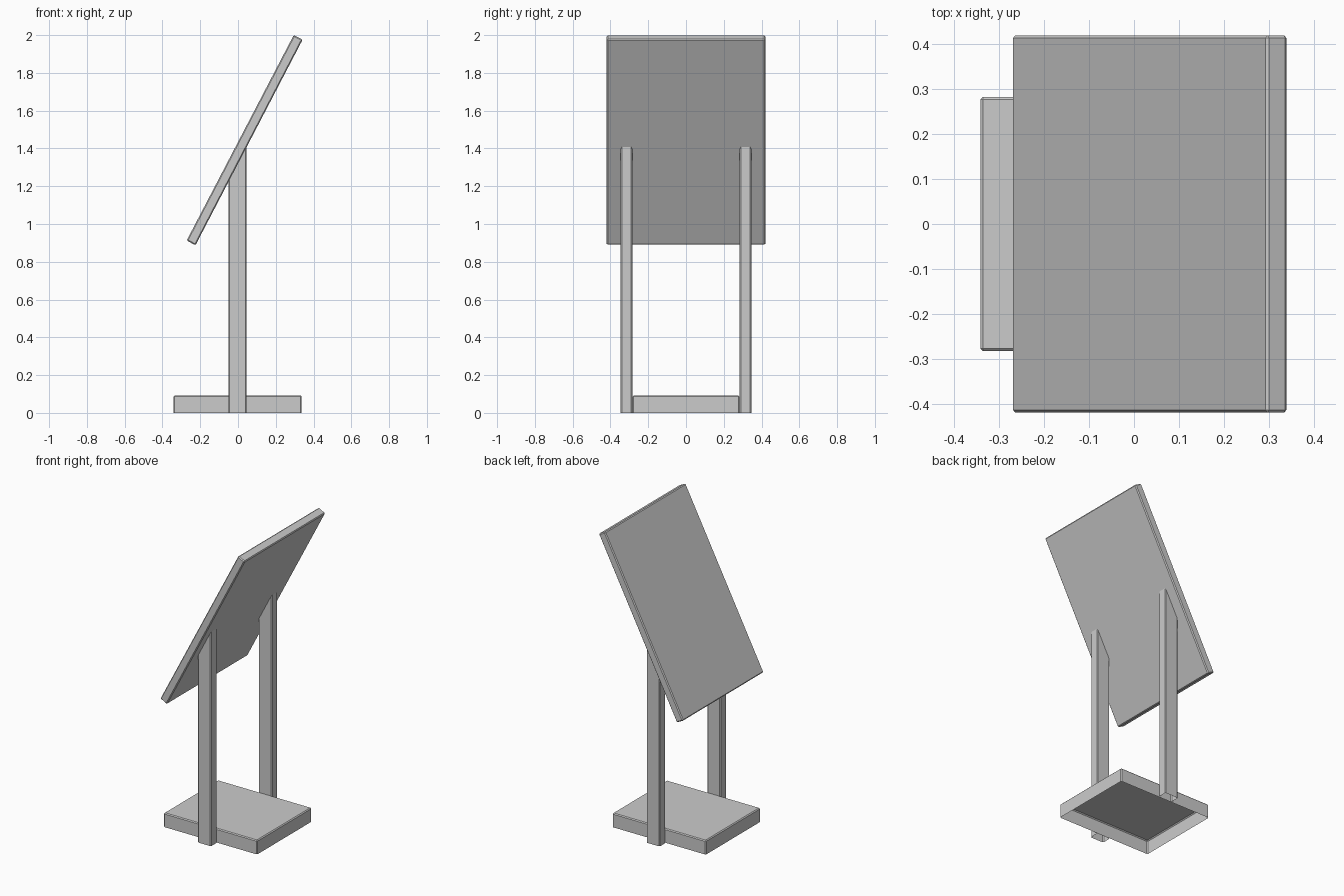
import bpy, bmesh, math
from mathutils import Matrix, Vector

if "Cube" in bpy.data.objects:
    bpy.data.objects.remove(bpy.data.objects["Cube"])

BEVEL = 0.006


def box(name, lo, hi, edge_test=lambda a, b: True, open_test=None,
        top=None, matrix=None):
    """Chamfered box; open_test picks faces to remove, top(x) slants the upper end."""
    lo, hi = Vector(lo), Vector(hi)
    bm = bmesh.new()
    bmesh.ops.create_cube(bm, size=1)
    for v in bm.verts:
        v.co = Vector([(lo[i] + hi[i]) / 2 + v.co[i] * (hi[i] - lo[i]) for i in range(3)])
    edges = [e for e in bm.edges if edge_test(e.verts[0].co, e.verts[1].co)]
    bmesh.ops.bevel(bm, geom=edges, offset=BEVEL, segments=1, affect='EDGES')
    bm.normal_update()
    if open_test:
        bmesh.ops.delete(bm, geom=[f for f in bm.faces if open_test(f)], context='FACES')
    if top:
        for v in bm.verts:
            if v.co.z > hi.z - 0.02:
                v.co.z = top(v.co.x)
    if matrix:
        bm.transform(matrix)
    me = bpy.data.meshes.new(name)
    bm.to_mesh(me)
    bm.free()
    ob = bpy.data.objects.new(name, me)
    bpy.context.collection.objects.link(ob)
    return ob


# Tilted panel
tilt = math.atan2(0.567, 1.088)
box("tilted_panel", (-0.0265, -0.42, -0.6135), (0.0265, 0.42, 0.6135),
    matrix=Matrix.Translation((0.035, 0, 1.444)) @ Matrix.Rotation(tilt, 4, 'Y'))


# Posts, upper ends cut along the underside of the panel
def underside(x):
    return 0.890 + (x + 0.225) * 1.088 / 0.567


def vertical(a, b):
    return abs(a.z - b.z) > 0.01


for name, y in (("front_post", -0.315), ("back_post", 0.315)):
    box(name, (-0.051, y - 0.031, 0), (0.046, y + 0.031, 1.3), vertical,
        lambda f: f.normal.z < -0.9, underside)

# Base tray, open underneath
box("base_tray", (-0.342, -0.283, 0), (0.337, 0.283, 0.092),
    lambda a, b: max(a.z, b.z) > 0.05, lambda f: f.normal.z < -0.9)
